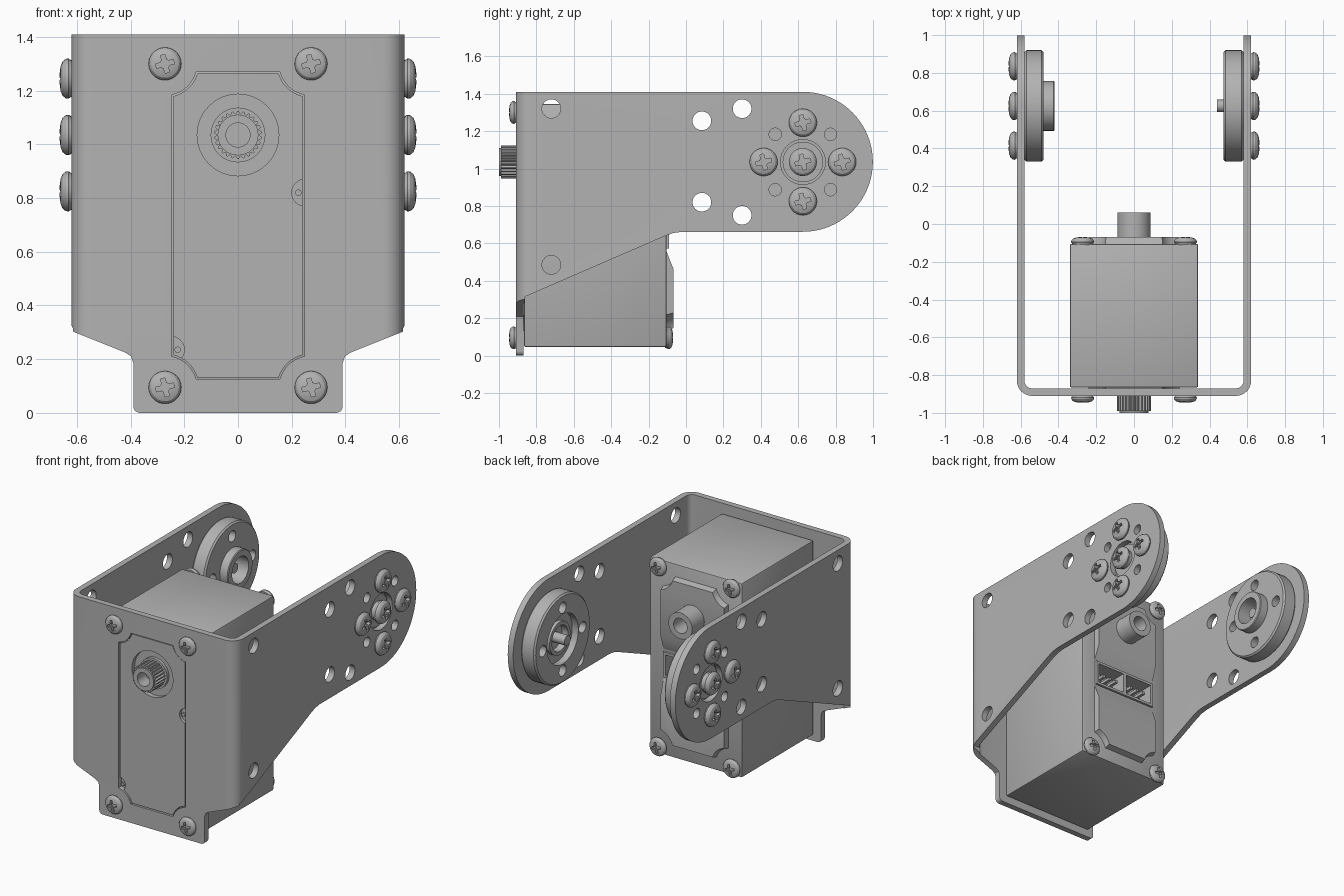
import bpy, bmesh
from math import pi, sin, cos, asin
from mathutils import Vector, Matrix

if "Cube" in bpy.data.objects:
    bpy.data.objects.remove(bpy.data.objects["Cube"])

grey = bpy.data.materials.new("satin grey")
grey.use_nodes = True
grey.diffuse_color = (0.45, 0.45, 0.45, 1)
grey.node_tree.nodes["Principled BSDF"].inputs["Base Color"].default_value = grey.diffuse_color

AXIS_Z = 1.035   # height of the output shaft
HORN_Y = 0.625   # pivot position along the arms


def add(name, bm):
    bmesh.ops.recalc_face_normals(bm, faces=bm.faces)
    me = bpy.data.meshes.new(name)
    bm.to_mesh(me)
    bm.free()
    me.materials.append(grey)
    ob = bpy.data.objects.new(name, me)
    bpy.context.collection.objects.link(ob)
    return ob


def prism(name, pts, axis, lo, hi, end_scale=1):
    """Extrude a 2D outline along an axis, optionally tapering the far end."""
    bm = bmesh.new()
    mid = sum((Vector(p) for p in pts), Vector((0, 0))) / len(pts)

    def ring(t, s):
        out = []
        for p in pts:
            a, b = mid + (Vector(p) - mid) * s
            out.append(bm.verts.new({"x": (t, a, b), "y": (a, t, b), "z": (a, b, t)}[axis]))
        return out
    r0, r1 = ring(lo, 1), ring(hi, end_scale)
    bm.faces.new(r0)
    bm.faces.new(r1)
    for i in range(len(pts)):
        bm.faces.new((r0[i - 1], r0[i], r1[i], r1[i - 1]))
    return add(name, bm)


def arc(cx, cy, r, a0, a1, n=8):
    return [(cx + r * cos(a0 + (a1 - a0) * i / n), cy + r * sin(a0 + (a1 - a0) * i / n))
            for i in range(n + 1)]


def rod(name, axis, a, b, r, lo, hi, n=32):
    return prism(name, arc(a, b, r, 0, 2 * pi, n)[:-1], axis, lo, hi)


def box(name, axis, a0, a1, b0, b1, lo, hi):
    return prism(name, [(a0, b0), (a1, b0), (a1, b1), (a0, b1)], axis, lo, hi)


def lathe(name, profile, matrix=Matrix(), n=40):
    """Spin a (radius, height) profile around z."""
    bm = bmesh.new()
    vs = [bm.verts.new((r, 0, z)) for r, z in profile]
    es = [bm.edges.new(p) for p in zip(vs, vs[1:])]
    bmesh.ops.spin(bm, geom=vs + es, cent=(0, 0, 0), axis=(0, 0, 1), angle=2 * pi, steps=n)
    bmesh.ops.remove_doubles(bm, verts=bm.verts, dist=1e-5)
    bm.transform(matrix)
    return add(name, bm)


def cut(ob, cutters, op="DIFFERENCE"):
    for c in cutters:
        m = ob.modifiers.new("cut", "BOOLEAN")
        m.object, m.operation, m.solver = c, op, "EXACT"
    bpy.context.view_layer.update()
    old = ob.data
    me = bpy.data.meshes.new_from_object(ob.evaluated_get(bpy.context.evaluated_depsgraph_get()))
    ob.modifiers.clear()
    ob.data = me
    bpy.data.meshes.remove(old)
    for c in cutters:
        bpy.data.objects.remove(c)
    return ob


def notched(hw, hh, r, cz=0.6975):
    """Rectangle whose corners curve inwards around the case screws."""
    sx, sz = 0.27, 0.6025
    corner = arc(sx, sz, r, 1.5 * pi - asin((sx - hw) / r), pi + asin((sz - hh) / r))
    pts = []
    for x, z in ((1, 1), (-1, 1), (-1, -1), (1, -1)):
        pts += [(x * a, cz + z * b) for a, b in corner[::x * z]]
    return pts


# U-shaped bracket: bent strip trimmed by its side and front outlines
strip = ([(-0.62, 1.1)] + arc(-0.54, -0.83, 0.08, pi, 1.5 * pi) + arc(0.54, -0.83, 0.08, 1.5 * pi, 2 * pi)
         + [(0.62, 1.1), (0.58, 1.1)] + arc(0.54, -0.83, 0.04, 2 * pi, 1.5 * pi)
         + arc(-0.54, -0.83, 0.04, 1.5 * pi, pi) + [(-0.58, 1.1)])
bracket = prism("bracket", strip, "z", -0.1, 1.5)
side = ([(-0.95, -0.2), (-0.95, 1.41)] + arc(HORN_Y, 1.036, 0.374, pi / 2, -pi / 2, 40)
        + [(-0.02, 0.662), (-0.07, 0.655), (-0.12, 0.636), (-0.86, 0.315), (-0.86, -0.2)])
half = [(0.7, 1.6), (0.7, 0.335), (0.62, 0.305), (0.42, 0.225), (0.398, 0.21), (0.39, 0.185)]
half += arc(0.365, 0.025, 0.025, 0, -pi / 2, 5)
front = half + [(-x, z) for x, z in reversed(half)]
cut(bracket, [prism("c", side, "x", -1, 1), prism("c", front, "y", -1.2, 1.2)], "INTERSECT")
holes = [(0.085, 1.255, 0.05), (0.085, 0.82, 0.05), (0.3, 1.32, 0.05), (0.3, 0.75, 0.05),
         (-0.72, 1.32, 0.05), (-0.72, 0.485, 0.05), (HORN_Y, AXIS_Z, 0.12)]
holes += [(HORN_Y + 0.148 * i, AXIS_Z + 0.148 * j, 0.033) for i in (-1, 1) for j in (-1, 1)]
cut(bracket, [rod("c", "x", y, z, r, -1, 1) for y, z, r in holes]
    + [prism("c", notched(0.247, 0.572, 0.118), "y", -1, -0.8)])

# Servo case with sockets in the back
SOCKETS = [(-0.215, -0.012), (0.012, 0.215)]
body = box("servo_case", "y", -0.34, 0.34, 0.045, 1.345, -0.866, -0.105)
bev = body.modifiers.new("edge", "BEVEL")
bev.width, bev.segments = 0.01, 2
cut(body, [box("c", "y", a, b, 0.59, 0.725, -0.2, 0) for a, b in SOCKETS])
rim = box("connector_rim", "y", -0.235, 0.235, 0.573, 0.742, -0.15, -0.09)
cut(rim, [box("c", "y", a, b, 0.59, 0.725, -0.2, 0) for a, b in SOCKETS])
for a, b in SOCKETS:
    for i in range(3):
        x = a + (b - a) * (i + 1) / 4
        box("connector_pin", "y", x - 0.01, x + 0.01, 0.645, 0.665, -0.205, -0.1)

# Raised front panel with shaft recess and two small side dimples
panel = prism("front_panel", notched(0.241, 0.566, 0.124), "y", -0.85, -0.905)
cut(panel, [rod("c", "y", 0, AXIS_Z, 0.152, -1, -0.875, 48)]
    + [rod("c", "y", x, z, 0.05, -1, -0.885) for x, z in ((0.25, 0.82), (-0.25, 0.235))])
for x, z in ((0.225, 0.82), (-0.225, 0.235)):
    rod("dimple_pin", "y", x, z, 0.012, -0.9, -0.88, 12)

# Splined output shaft
rod("shaft_bushing", "y", 0, AXIS_Z, 0.102, -0.895, -0.87)
teeth = 26
spline = [(r * cos(a), AXIS_Z + r * sin(a)) for i in range(teeth)
          for r, a in ((0.078, 2 * pi * i / teeth), (0.089, 2 * pi * (i + 0.35) / teeth),
                       (0.089, 2 * pi * (i + 0.65) / teeth))]
shaft = prism("output_shaft", spline, "y", -0.87, -0.99)
cap = rod("shaft_tip", "y", 0, AXIS_Z, 0.076, -0.98, -1.0)
for part in (shaft, cap):
    cut(part, [rod("c", "y", 0, AXIS_Z, 0.045, -1.1, -0.91)])

# Back panel split by a sloped channel for the connector, and the idler boss
back = prism("back_panel", notched(0.242, 0.568, 0.122), "y", -0.12, -0.068, 0.97)
channel = [(0, 0.36), (-0.068, 0.465), (-0.105, 0.56), (-0.15, 0.56),
           (-0.15, 0.755), (-0.105, 0.755), (-0.068, 0.85), (0, 0.95)]
cut(back, [prism("c", channel, "x", -1, 1)])
boss = rod("idler_boss", "y", 0, AXIS_Z, 0.088, -0.11, 0.06, 40)
cut(boss, [rod("c", "y", 0, AXIS_Z, 0.05, -0.05, 0.2)])

# Horn discs on the inside of each arm; local z points inwards
def horn(name, sx, profile):
    m = Matrix.Translation((sx * 0.58, HORN_Y, AXIS_Z)) @ Vector((-sx, 0, 0)).to_track_quat("Z", "Y").to_matrix().to_4x4()
    ob = lathe(name, profile, m, 56)
    spots = [(0.21, 0), (-0.21, 0), (0, 0.21), (0, -0.21)]
    lo, hi = sorted((sx * 0.3, sx * 0.56))
    cut(ob, [rod("c", "x", HORN_Y + a, AXIS_Z + b, 0.037, lo, hi, 24) for a, b in spots])

rim_in = [(0, -0.012), (0.108, -0.012), (0.108, 0), (0.285, 0), (0.295, 0.01)]
horn("idler_disc", 1, rim_in + [(0.295, 0.095), (0.285, 0.105), (0.165, 0.105), (0.165, 0.06),
                                (0.11, 0.06), (0.11, 0.085), (0.085, 0.085), (0.085, 0.04), (0, 0.04)])
horn("drive_disc", -1, rim_in + [(0.295, 0.09), (0.285, 0.1), (0.132, 0.1), (0.132, 0.155),
                                 (0.127, 0.16), (0.088, 0.16), (0.088, 0.06), (0, 0.06)])
rod("idler_screw_thread", "x", HORN_Y, AXIS_Z, 0.033, 0.44, 0.56, 20)
rod("drive_screw_thread", "x", HORN_Y, AXIS_Z, 0.033, -0.54, -0.46, 20)

# Domed cross-head screw, shared by every fixing
head = lathe("screw_head", [(0, -0.1), (0.9, -0.1), (0.92, 0.05), (1, 0.16), (0.98, 0.3), (0.85, 0.46),
                            (0.6, 0.56), (0.3, 0.6), (0, 0.61)], n=28)
cut(head, [box("c", "z", -0.56, 0.56, -0.14, 0.14, 0.28, 1), box("c", "z", -0.14, 0.14, -0.56, 0.56, 0.28, 1),
           rod("c", "z", 0, 0, 0.3, 0.2, 1, 8)])
head_mesh = head.data
bpy.data.objects.remove(head)


def screw(name, loc, direction, r):
    ob = bpy.data.objects.new(name, head_mesh)
    ob.matrix_world = (Matrix.Translation(loc) @ Vector(direction).to_track_quat("Z", "Y").to_matrix().to_4x4()
                       @ Matrix.Rotation(0.25, 4, "Z") @ Matrix.Scale(r, 4))
    bpy.context.collection.objects.link(ob)

for x in (-0.272, 0.272):
    for z in (0.095, 1.3):
        screw("front_screw", (x, -0.909, z), (0, -1, 0), 0.061)
        screw("back_screw", (x, -0.106, z), (0, 1, 0), 0.061)
for s in (-1, 1):
    for a, b in ((0.21, 0), (-0.21, 0), (0, 0.21), (0, -0.21)):
        screw("arm_screw", (s * 0.619, HORN_Y + a, AXIS_Z + b), (s, 0, 0), 0.075)
    screw("pivot_screw", (s * 0.617, HORN_Y, AXIS_Z), (s, 0, 0), 0.075)
    lo, hi = sorted((s * 0.57, s * 0.62))
    rod("pivot_collar", "x", HORN_Y, AXIS_Z, 0.062, lo, hi)

# Smooth curved walls, keep edges crisp
bpy.ops.object.select_all(action="DESELECT")
for ob in bpy.context.collection.objects:
    if ob.type == "MESH":
        ob.select_set(True)
        bpy.context.view_layer.objects.active = ob
bpy.ops.object.shade_smooth_by_angle(angle=0.5)
